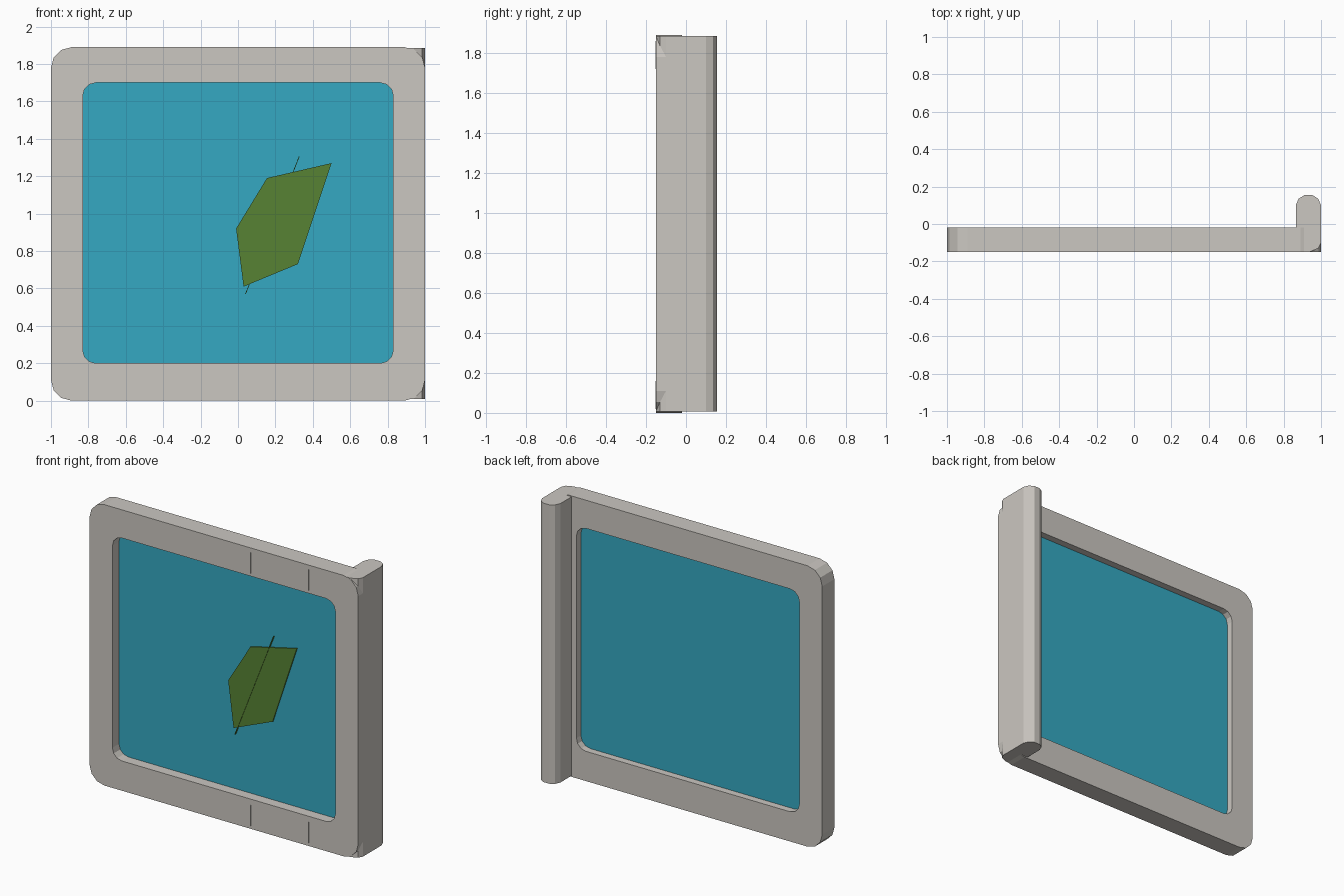
import bpy, bmesh, math

if "Cube" in bpy.data.objects:
    bpy.data.objects.remove(bpy.data.objects["Cube"])


def material(name, rgb):
    m = bpy.data.materials.new(name)
    m.diffuse_color = (*rgb, 1)
    m.use_nodes = True
    m.node_tree.nodes["Principled BSDF"].inputs["Base Color"].default_value = m.diffuse_color
    return m


GREY = material("warm_grey", (0.597, 0.571, 0.533))
BLUE = material("screen_blue", (0.036, 0.397, 0.539))
GREEN = material("leaf_green", (0.095, 0.223, 0.034))


def make(name, bm, mat):
    bmesh.ops.recalc_face_normals(bm, faces=bm.faces)
    me = bpy.data.meshes.new(name)
    bm.to_mesh(me)
    bm.free()
    me.materials.append(mat)
    ob = bpy.data.objects.new(name, me)
    bpy.context.collection.objects.link(ob)
    return ob


def rounded_rect(x, z0, z1, r, n=3):
    """Outline in the xz plane, n segments per corner."""
    pts = []
    for i, (cx, cz) in enumerate([(x - r, z1 - r), (r - x, z1 - r),
                                  (r - x, z0 + r), (x - r, z0 + r)]):
        for k in range(n + 1):
            a = math.radians(90 * (i + k / n))
            pts.append((cx + r * math.cos(a), cz + r * math.sin(a)))
    return pts


def prism(name, pts, offset, mat):
    """Extrude a 3D outline by the offset vector."""
    bm = bmesh.new()
    f = bm.faces.new([bm.verts.new(p) for p in pts])
    new = bmesh.ops.extrude_face_region(bm, geom=[f], use_keep_orig=True)["geom"]
    bmesh.ops.translate(bm, vec=offset,
                        verts=[v for v in new if isinstance(v, bmesh.types.BMVert)])
    return make(name, bm, mat)


# Frame: ring between outer and inner outlines
FRONT, BACK = -0.15, -0.02
outer = rounded_rect(1.0, 0.0, 1.89, 0.11)
inner = rounded_rect(0.83, 0.2, 1.70, 0.07)
bm = bmesh.new()
loops = [[bm.verts.new((x, y, z)) for x, z in pts]
         for pts, y in ((outer, FRONT), (inner, FRONT), (inner, BACK), (outer, BACK))]
for a, b in zip(loops, loops[1:] + loops[:1]):
    for i in range(len(a)):
        j = (i + 1) % len(a)
        bm.faces.new((a[i], a[j], b[j], b[i]))
make("frame", bm, GREY)

# Screen pane recessed in the opening
pane = rounded_rect(0.835, 0.195, 1.705, 0.07)
prism("screen_pane", [(x, -0.08, z) for x, z in pane], (0, 0.012, 0), BLUE)

# Spine bar on the right, rounded toward the back and at the front corner
spine = [(0.865, 0.1), (0.88, 0.135), (0.91, 0.154), (0.955, 0.154), (0.985, 0.135),
         (1.0, 0.1), (1.0, -0.1), (0.985, -0.13), (0.94, -0.149), (0.865, -0.149)]
prism("spine_bar", [(x, y, 0.008) for x, y in spine], (0, 0, 1.877), GREY)

# Leaf plate on the screen
leaf = [(-0.01, 0.92), (0.03, 0.61), (0.32, 0.73), (0.5, 1.27), (0.155, 1.19)]
prism("leaf", [(x, -0.09, z) for x, z in leaf], (0, 0.008, 0), GREEN)

# Leaf vein: thin fin standing on the screen
prism("leaf_vein", [(0.038, -0.093, 0.57), (0.325, -0.093, 1.305),
                    (0.325, -0.08, 1.305), (0.038, -0.08, 0.57)], (0.004, 0, 0), GREEN)

# Thin ridges on the front of the frame, top and bottom
for x in (-0.64, 0.2, 0.63):
    for place, z in (("top", 1.72), ("bottom", 0.02)):
        prism(f"ridge_{place}", [(x, -0.153, z), (x, -0.153, z + 0.14),
                                 (x, -0.148, z + 0.14), (x, -0.148, z)],
              (0.002, 0, 0), GREY)
